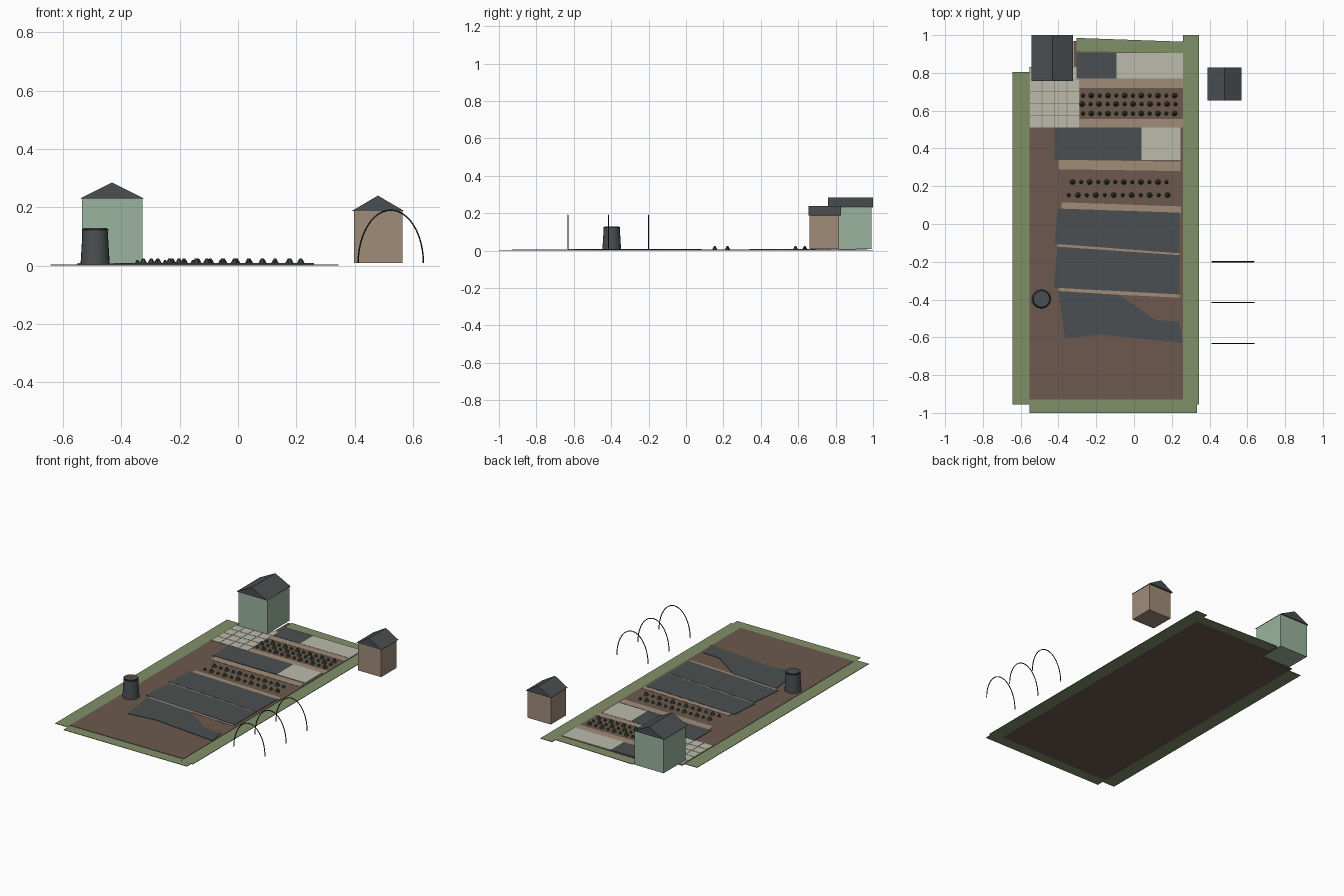
import bpy, bmesh, math
from mathutils import Matrix

cube = bpy.data.objects.get("Cube")
if cube:
    bpy.data.objects.remove(cube)


def material(name, r, g, b):
    lin = [((c / 255 + 0.055) / 1.055) ** 2.4 for c in (r, g, b)] + [1]
    m = bpy.data.materials.new(name)
    m.use_nodes = True
    m.diffuse_color = lin
    m.node_tree.nodes["Principled BSDF"].inputs["Base Color"].default_value = lin
    return m


grass = material("grass green", 128, 144, 104)
soil = material("soil brown", 108, 89, 78)
timber = material("timber tan", 160, 140, 121)
paving = material("pale paving", 188, 187, 173)
sheet = material("slate grey", 74, 79, 81)
sage = material("sage green", 155, 180, 159)
leaf = material("dark leaf", 54, 74, 52)
black = material("near black", 40, 43, 45)


def finish(name, bm, mat):
    bmesh.ops.recalc_face_normals(bm, faces=bm.faces)
    me = bpy.data.meshes.new(name)
    bm.to_mesh(me)
    bm.free()
    me.materials.append(mat)
    ob = bpy.data.objects.new(name, me)
    bpy.context.collection.objects.link(ob)
    return ob


def prism(bm, pts, shift):
    """Extrude a flat outline by the given vector."""
    face = bm.faces.new([bm.verts.new(p) for p in pts])
    out = bmesh.ops.extrude_face_region(bm, geom=[face])["geom"]
    bmesh.ops.translate(bm, vec=shift, verts=[v for v in out if isinstance(v, bmesh.types.BMVert)])


def slab(name, outline, z0, z1, mat):
    bm = bmesh.new()
    prism(bm, [(x, y, z0) for x, y in outline], (0, 0, z1 - z0))
    return finish(name, bm, mat)


def rect(x0, x1, y0, y1):
    return [(x0, y0), (x1, y0), (x1, y1), (x0, y1)]


# Ground: soil plot with grass margins
SOIL, PATH, TOP = 0.005, 0.0065, 0.008
slab("soil_plot", [(-.553, -.93), (.26, -.93), (.26, .905), (-.305, .915), (-.305, .97),
                   (-.32, .97), (-.32, .83), (-.553, .83)], 0, SOIL, soil)
slab("grass_left", rect(-.643, -.553, -.955, .805), 0, .003, grass)
slab("grass_right", rect(.26, .345, -.955, 1), 0, .003, grass)
slab("grass_front", rect(-.553, .333, -1, -.93), 0, .0025, grass)
slab("grass_back", [(-.305, .915), (.26, .905), (.26, .965), (-.305, .985)], 0, .003, grass)

# Paths between the beds
paths = [
    rect(-.288, .26, .72, .77),
    rect(-.288, .26, .51, .555),
    [(-.4, .29), (.246, .28), (.246, .33), (-.4, .34)],
    [(-.385, .08), (.25, .058), (.25, .093), (-.385, .115)],
    [(-.405, -.125), (.24, -.17), (.24, -.15), (-.405, -.1)],
    [(-.4, -.36), (.24, -.39), (.24, -.37), (-.4, -.335)],
]
for outline in paths:
    slab("path", outline, SOIL, PATH, timber)

# Ground sheets and pale beds
sheets = [
    rect(-.305, -.093, .77, .905),
    rect(-.42, .04, .34, .51),
    [(-.42, -.105), (.24, -.155), (.24, .06), (-.405, .082)],
    [(-.425, -.337), (.24, -.373), (.24, -.165), (-.405, -.12)],
    [(-.4, -.355), (-.365, -.607), (-.18, -.585), (.258, -.63), (.24, -.517),
     (.115, -.508), (-.077, -.375)],
]
for outline in sheets:
    slab("ground_sheet", outline, SOIL, TOP, sheet)
slab("pale_bed_back", rect(-.093, .26, .77, .905), SOIL, TOP, paving)
slab("pale_bed_middle", rect(.04, .245, .34, .51), SOIL, TOP, paving)

# Patio: paving slabs over a tan base
slab("patio_base", rect(-.553, -.288, .51, .83), SOIL, PATH, timber)
bm = bmesh.new()
step, gap = .0662, .002
for i in range(4):
    for j in range(5):
        x, y = -.553 + i * step, .51 + j * .064
        prism(bm, [(px, py, PATH) for px, py in rect(x + gap, x + step - gap, y + gap, y + .064 - gap)],
              (0, 0, TOP - PATH))
finish("patio_slabs", bm, paving)

# Crop rows: alternating large and small plants
rows = [(.68, -.27, .215), (.635, -.275, .22), (.585, -.27, .215), (.222, -.325, .172), (.153, -.345, .178)]
bm = bmesh.new()
for r, (y, x0, x1) in enumerate(rows):
    for i in range(12):
        s = 1 if (i + r) % 2 else .7
        h = .02 * s
        bmesh.ops.create_cone(bm, segments=7, radius1=.015 * s, radius2=.004 * s, depth=h, cap_ends=True,
                              matrix=Matrix.Translation((x0 + (x1 - x0) * i / 11, y, SOIL + h / 2)))
finish("crop_plants", bm, leaf)


# Sheds: box walls with a gabled roof running front to back
def shed(name, wall, roof, eaves, ridge, mat):
    slab(name + "_walls", rect(*wall), .008, eaves, mat)
    x0, x1, y0, y1 = roof
    bm = bmesh.new()
    prism(bm, [(x0, y0, eaves - .003), (x1, y0, eaves - .003), ((x0 + x1) / 2, y0, ridge)], (0, y1 - y0, 0))
    finish(name + "_roof", bm, sheet)


shed("large_shed", (-.535, -.327, .767, .993), (-.542, -.323, .758, 1), .233, .285, sage)
shed("small_shed", (.397, .565, .66, .818), (.39, .57, .655, .829), .19, .24, timber)

# Water barrel: tapered body, rim and lid
cx, cy = -.49, -.397


def barrel_part(name, r0, r1, z0, z1, mat):
    bm = bmesh.new()
    bmesh.ops.create_cone(bm, segments=24, radius1=r0, radius2=r1, depth=z1 - z0, cap_ends=True,
                          matrix=Matrix.Translation((cx, cy, (z0 + z1) / 2)))
    ob = finish(name, bm, mat)
    for p in ob.data.polygons:
        p.use_smooth = len(p.vertices) == 4


barrel_part("barrel_body", .05, .043, .006, .122, sheet)
barrel_part("barrel_rim", .045, .045, .12, .126, black)
barrel_part("barrel_lid", .04, .04, .124, .129, sheet)

# Hoops: thin arched tubes
for k, y in enumerate((-.2, -.415, -.632)):
    cu = bpy.data.curves.new("hoop", "CURVE")
    cu.dimensions = "3D"
    cu.bevel_depth = .0028
    cu.bevel_resolution = 1
    cu.use_fill_caps = True
    sp = cu.splines.new("POLY")
    n = 24
    sp.points.add(n)
    for i in range(n + 1):
        a = math.pi * i / n
        sp.points[i].co = (.524 - .112 * math.cos(a), y, .008 + .182 * math.sin(a), 1)
    cu.materials.append(black)
    ob = bpy.data.objects.new("hoop_%d" % (k + 1), cu)
    bpy.context.collection.objects.link(ob)
